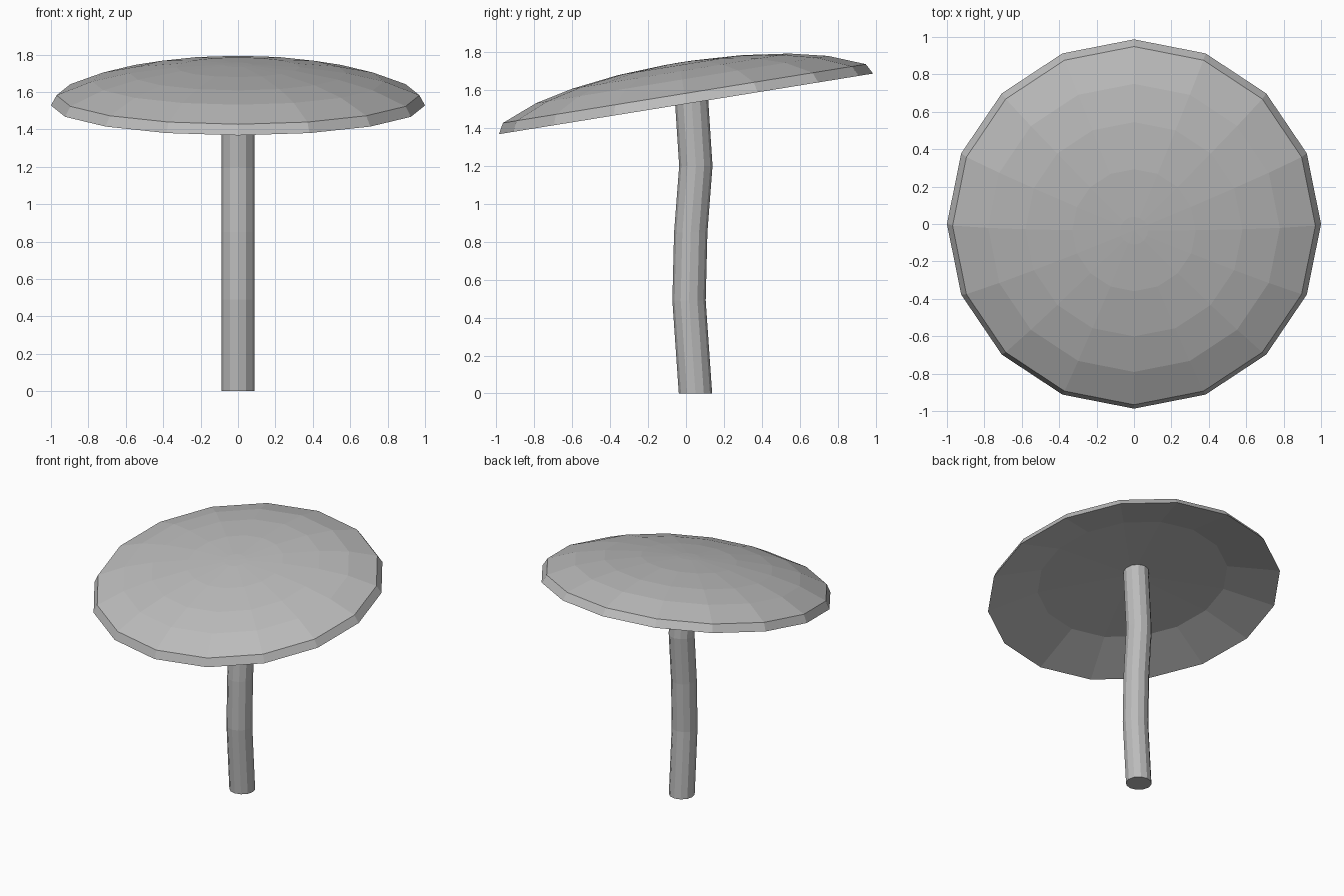
import bpy, bmesh, math
from mathutils import Vector, Matrix

if "Cube" in bpy.data.objects:
    bpy.data.objects.remove(bpy.data.objects["Cube"])

grey = bpy.data.materials.new("plain grey")
grey.diffuse_color = (0.5, 0.5, 0.5, 1)
grey.use_nodes = True
grey.node_tree.nodes["Principled BSDF"].inputs["Base Color"].default_value = grey.diffuse_color


def loft(name, rings, closed_ends):
    """Skin a list of vertex rings; closed_ends are the two end points, or None for flat ends."""
    bm = bmesh.new()
    loops = [[bm.verts.new(p) for p in ring] for ring in rings]
    n = len(loops[0])
    for a, b in zip(loops, loops[1:]):
        for i in range(n):
            j = (i + 1) % n
            bm.faces.new((a[i], a[j], b[j], b[i]))
    for loop, tip in zip((loops[0], loops[-1]), closed_ends):
        if tip is None:
            bm.faces.new(loop)
        else:
            v = bm.verts.new(tip)
            for i in range(n):
                bm.faces.new((loop[i], loop[(i + 1) % n], v))
    bmesh.ops.recalc_face_normals(bm, faces=bm.faces)
    mesh = bpy.data.meshes.new(name)
    bm.to_mesh(mesh)
    bm.free()
    mesh.materials.append(grey)
    ob = bpy.data.objects.new(name, mesh)
    bpy.context.collection.objects.link(ob)
    return ob


def circle(radius, centre, sides):
    return [Vector(centre) + Vector((radius * math.cos(2 * math.pi * i / sides),
                                     radius * math.sin(2 * math.pi * i / sides), 0))
            for i in range(sides)]


# Cap: hollow underside, thin rim, then the shallow dome (radius, height)
profile = [(0.65, 0.10), (1.0, 0.0), (0.97, 0.055), (0.78, 0.13),
           (0.58, 0.175), (0.33, 0.207), (0.075, 0.22)]
cap = loft("cap", [circle(r, (0, 0, h), 16) for r, h in profile],
           ((0, 0, 0.14), (0, 0, 0.221)))
# Tilt the cap so that its back edge is higher
cap.data.transform(Matrix.Translation((0, 0.0, 1.528)) @ Matrix.Rotation(math.radians(9.2), 4, 'X'))

# Stem: gently bent post that ends inside the cap (y offset, height)
path = [(0.05, 0.0), (0.016, 0.49), (0.025, 0.85), (0.052, 1.2), (0.02, 1.69)]
loft("stem", [circle(0.088, (0, y, z), 12) for y, z in path], (None, None))
